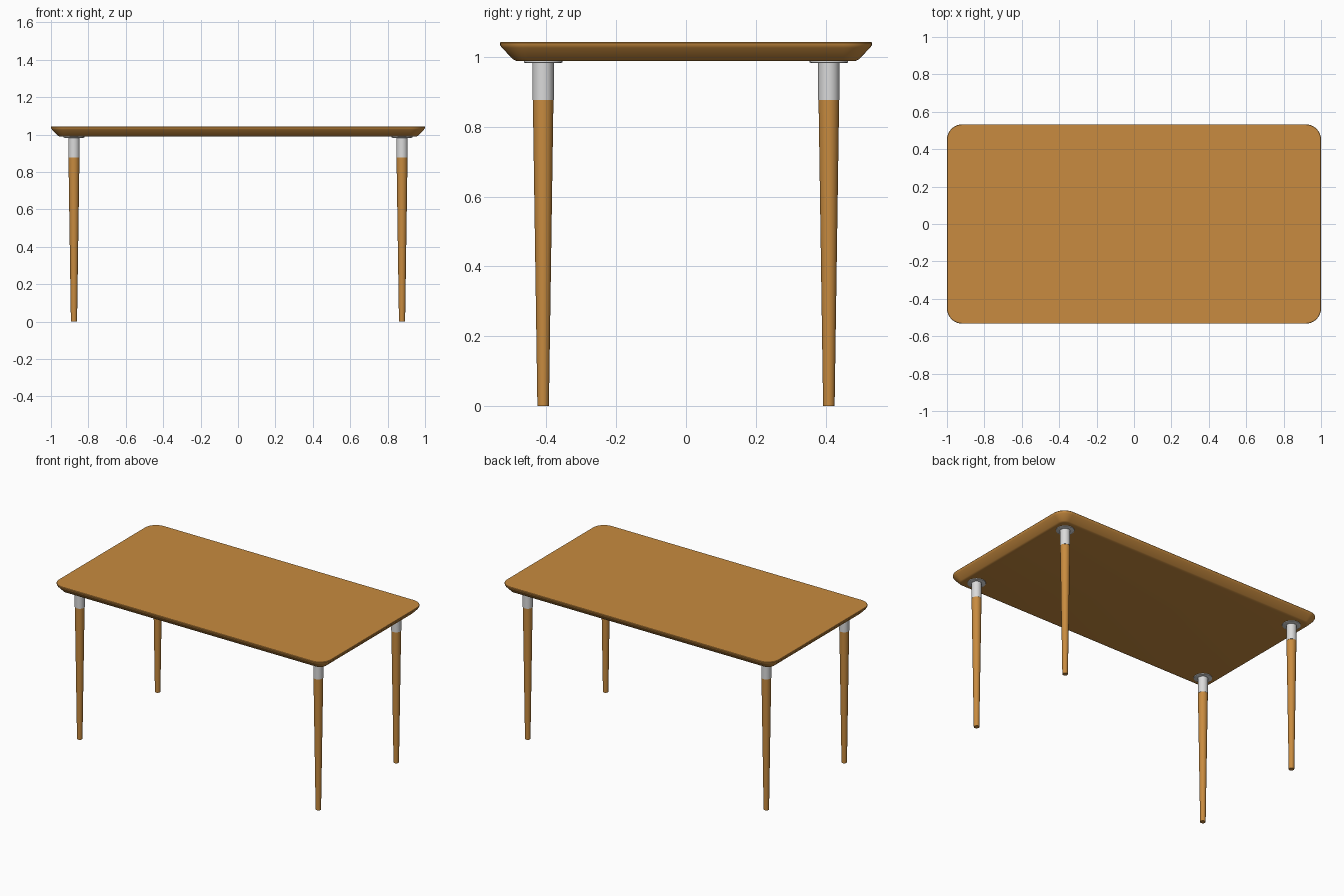
import bpy, bmesh, math

if "Cube" in bpy.data.objects:
    bpy.data.objects.remove(bpy.data.objects["Cube"])


def material(name, rgb):
    m = bpy.data.materials.new(name)
    m.diffuse_color = (*rgb, 1)
    m.use_nodes = True
    m.node_tree.nodes["Principled BSDF"].inputs["Base Color"].default_value = m.diffuse_color
    return m


WOOD = material("warm wood", (0.58, 0.26, 0.05))
METAL = material("pale grey metal", (0.70, 0.70, 0.70))


def loft(name, rings, mat, angle=30):
    """Skin a stack of equal-length closed rings and cap both ends."""
    bm = bmesh.new()
    loops = [[bm.verts.new(p) for p in ring] for ring in rings]
    n = len(loops[0])
    for a, b in zip(loops, loops[1:]):
        for i in range(n):
            j = (i + 1) % n
            bm.faces.new((a[i], a[j], b[j], b[i]))
    bm.faces.new(loops[0][::-1])
    bm.faces.new(loops[-1])
    bmesh.ops.recalc_face_normals(bm, faces=bm.faces)
    me = bpy.data.meshes.new(name)
    bm.to_mesh(me)
    bm.free()
    me.materials.append(mat)
    ob = bpy.data.objects.new(name, me)
    bpy.context.collection.objects.link(ob)
    bpy.ops.object.select_all(action='DESELECT')
    ob.select_set(True)
    bpy.context.view_layer.objects.active = ob
    bpy.ops.object.shade_smooth_by_angle(angle=math.radians(angle))
    return ob


def rounded_rect(hx, hy, r, z, steps=8):
    pts = []
    for k, (sx, sy) in enumerate([(1, 1), (-1, 1), (-1, -1), (1, -1)]):
        for i in range(steps + 1):
            a = math.pi / 2 * (k + i / steps)
            pts.append((sx * (hx - r) + r * math.cos(a),
                        sy * (hy - r) + r * math.sin(a), z))
    return pts


def circle(x, y, r, z, n=28):
    return [(x + r * math.cos(2 * math.pi * i / n),
             y + r * math.sin(2 * math.pi * i / n), z) for i in range(n)]


# Table top: thin rim, sloping underside edge (inset, z)
profile = [(0.055, 0.988), (0.046, 0.989), (0.038, 0.993), (0.006, 1.026),
           (0.001, 1.033), (0.0, 1.040), (0.002, 1.043)]
loft("table_top", [rounded_rect(1 - d, 0.533 - d, 0.082 - d, z)
                   for d, z in profile], WOOD, 40)

# Four legs, each with a metal sleeve and mounting plate
for fb, y in (("front", -0.409), ("back", 0.409)):
    for lr, x in (("left", -0.877), ("right", 0.877)):
        tag = f"{fb}_{lr}"
        loft(tag + "_leg", [circle(x, y, 0.0165, 0), circle(x, y, 0.0295, 0.877)], WOOD)
        loft(tag + "_sleeve", [circle(x, y, 0.0305, 0.877), circle(x, y, 0.0305, 0.985)], METAL)
        loft(tag + "_mounting_plate", [circle(x, y, 0.050, 0.982), circle(x, y, 0.055, 0.984),
                                       circle(x, y, 0.055, 0.989)], METAL)
